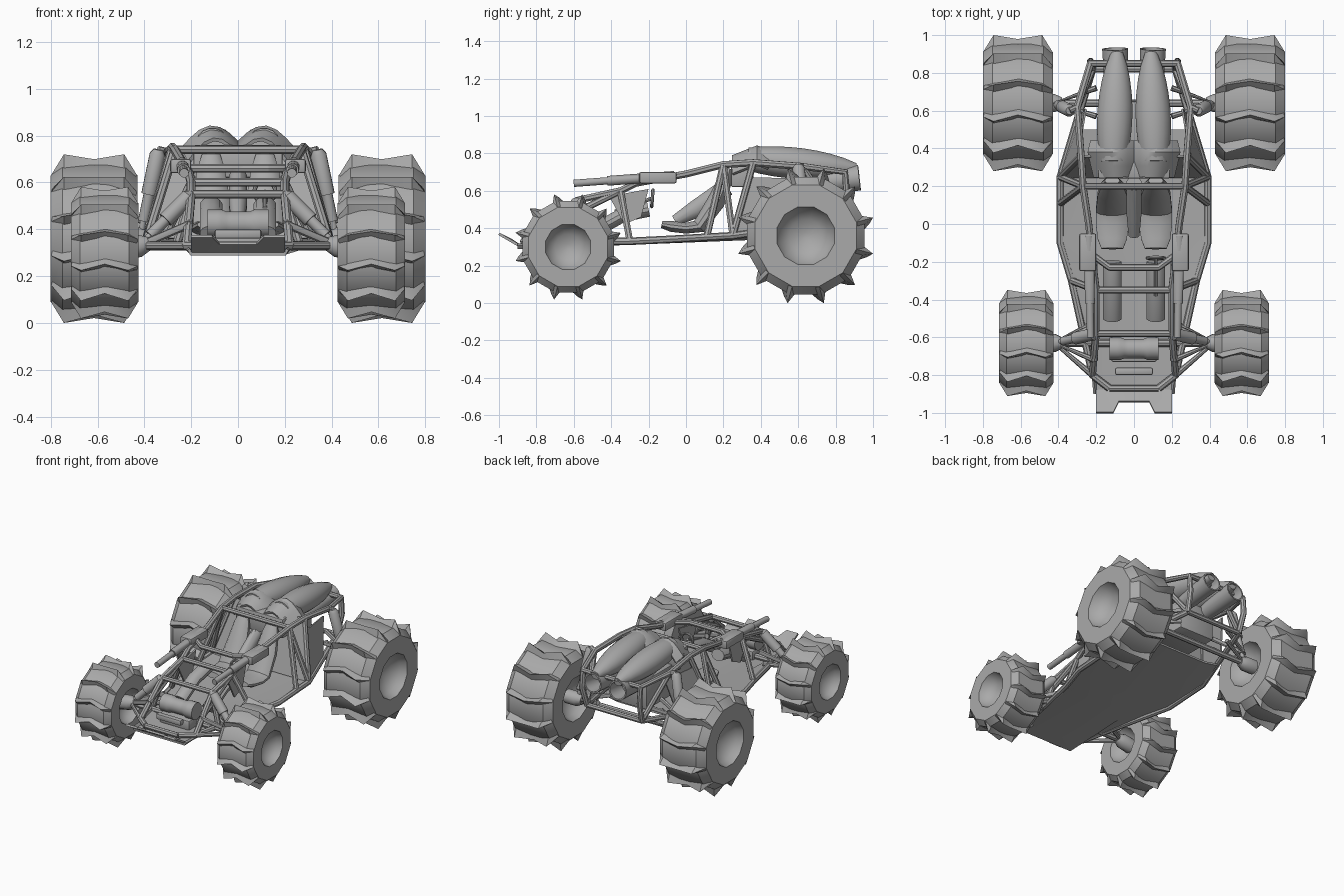
import bpy, bmesh, math
from mathutils import Vector

if "Cube" in bpy.data.objects:
    bpy.data.objects.remove(bpy.data.objects["Cube"])

grey = bpy.data.materials.new("plain_grey")
grey.use_nodes = True
tone = (.4, .4, .4, 1)
grey.diffuse_color = tone
grey.node_tree.nodes["Principled BSDF"].inputs["Base Color"].default_value = tone

parts = []
SIDES = (("left", 1), ("right", -1))


def register(name, data):
    data.materials.append(grey)
    ob = bpy.data.objects.new(name, data)
    bpy.context.collection.objects.link(ob)
    parts.append(ob)
    return ob


def flip(point, side):
    return Vector((point[0] * side, point[1], point[2]))


def skin(name, rings, sheet=0):
    """Join equal point rings: a capped solid, or a sheet of the given thickness."""
    bm = bmesh.new()
    loops = [[bm.verts.new(p) for p in ring] for ring in rings]
    count = len(loops[0])
    for a, b in zip(loops, loops[1:]):
        for i in range(count - 1 if sheet else count):
            j = (i + 1) % count
            bm.faces.new((a[i], a[j], b[j], b[i]))
    if not sheet:
        bm.faces.new(loops[0])
        bm.faces.new(loops[-1])
    bmesh.ops.recalc_face_normals(bm, faces=bm.faces)
    mesh = bpy.data.meshes.new(name)
    bm.to_mesh(mesh)
    bm.free()
    ob = register(name, mesh)
    if sheet:
        solid = ob.modifiers.new("thickness", "SOLIDIFY")
        solid.thickness = sheet
        solid.offset = 0


def turn(sides):
    """Evenly spaced directions, with a flat side facing up."""
    angles = [math.tau * (i + .5) / sides for i in range(sides)]
    return [(math.cos(a), math.sin(a)) for a in angles]


def rod(name, start, end, profile, sides=12):
    """Turn (distance, radius) pairs about the line from start to end."""
    start = Vector(start)
    along = (Vector(end) - start).normalized()
    up = Vector((0, 0, 1))
    up = (up - along * up.dot(along)).normalized()
    across = along.cross(up)
    skin(name, [[start + along * dist + (up * c + across * s) * radius for c, s in turn(sides)]
                for dist, radius in profile])


def sweep(name, path, sides=12):
    """Ellipses (x, y, z, half width, half thickness) set square to a path."""
    rings = []
    for i, (x, y, z, width, thick) in enumerate(path):
        before, after = path[max(i - 1, 0)], path[min(i + 1, len(path) - 1)]
        normal = Vector((0, before[2] - after[2], after[1] - before[1])).normalized()
        rings.append([Vector((x + width * c, y, z)) + normal * thick * s for c, s in turn(sides)])
    skin(name, rings)


def tubes(name, paths, radius, mirror=True):
    curve = bpy.data.curves.new(name, "CURVE")
    curve.dimensions = "3D"
    curve.bevel_depth, curve.bevel_resolution, curve.use_fill_caps = radius, 2, True
    for side in (1, -1) if mirror else (1,):
        for path in paths:
            spline = curve.splines.new("POLY")
            spline.points.add(len(path) - 1)
            for point, joint in zip(spline.points, path):
                point.co = (*flip(joint, side), 1)
    register(name, curve)


def bars(name, joints, radius):
    """Straight crossbars between a joint and its mirror image."""
    tubes(name, [[flip(joint, -1), joint] for joint in joints], radius, False)


def box(name, centre, size):
    bpy.ops.mesh.primitive_cube_add(size=1, location=centre)
    ob = bpy.context.object
    ob.name, ob.scale = name, size
    bpy.ops.object.transform_apply(location=False, rotation=False)
    ob.data.materials.append(grey)
    bevel = ob.modifiers.new("bevel", "BEVEL")
    bevel.width, bevel.segments = .01, 2
    parts.append(ob)


# Frame joints on the left side
nose = Vector((.13, -.87, .33))
bumper = Vector((.22, -.8, .33))
sill_front = Vector((.33, -.3, .33))
sill_middle = Vector((.39, -.1, .34))
sill_rear = Vector((.39, .25, .36))
tail_low = Vector((.22, .82, .44))
tail_middle = Vector((.23, .86, .58))
tail_top = Vector((.23, .85, .7))
shoulder = Vector((.3, .62, .73))
roof_rear = Vector((.28, .36, .75))
roof_front = Vector((.27, .2, .74))
rail_middle = Vector((.24, 0, .69))
hood = Vector((.21, -.27, .64))
dash = Vector((.2, -.35, .6))
tower = Vector((.2, -.58, .55))
arm_front = Vector((.21, -.72, .42))
arm_back = Vector((.21, -.54, .42))
rear_mount = Vector((.34, .6, .74))
front_knuckle = Vector((.42, -.63, .33))
rear_knuckle = Vector((.42, .64, .36))
front_wheel = Vector((.57, -.63, .3))
rear_wheel = Vector((.615, .64, .36))

# Tyre outline from bowl-shaped rim to tread, mirrored for the inner face
half = [(.08, .02), (.1, .09), (.14, .14), (.185, .16), (.185, .28), (.135, .325)]
tyre = half + [(-across, radius) for across, radius in reversed(half)]


def wheel(name, side, centre, scale):
    centre = flip(centre, side)
    rod(name + "_tyre", centre, centre + Vector((side, 0, 0)), [(a * scale, r * scale) for a, r in tyre])
    # Twelve pointed paddles, slightly bowed and lower in the middle
    for i in range(12):
        rings = []
        for f, low, high in ((-1, .27, .28), (-.7, .31, .373), (0, .31, .345), (.7, .31, .373), (1, .27, .28)):
            middle = math.tau * (i + .5) / 12 + (.08 if f == 0 else 0)
            ring = []
            for shift, radius in ((-.09, low), (0, high), (.09, low)):
                a = middle + shift
                spot = Vector((side * f * .184, radius * math.sin(a), radius * math.cos(a)))
                ring.append(centre + spot * scale)
            rings.append(ring)
        skin(name + "_paddle", rings)


# Shock absorber: body, coil sleeve and thin piston
def shock(name, top, foot, radius):
    length = (foot - top).length
    shape = [(0, .6), (.05, 1), (.5, 1), (.5, .7), (.8, .7), (.8, .4), (1, .4)]
    rod(name, top, foot, [(t * length, f * radius) for t, f in shape])


for name, side in SIDES:
    wheel(name + "_rear", side, rear_wheel, 1)
    wheel(name + "_front", side, front_wheel, .78)
    for end, knuckle, centre in (("_rear", rear_knuckle, rear_wheel), ("_front", front_knuckle, front_wheel)):
        rod(name + end + "_hub", flip(knuckle, side), flip(centre, side), [(-.04, .03), (0, .05), (.08, .05)])
    shock(name + "_rear_shock", flip(rear_mount, side), flip(rear_knuckle, side), .034)
    shock(name + "_front_shock", flip(tower, side), flip(front_knuckle, side), .034)

    # Forward-pointing stepped barrel with a flat housing on the upper rail
    steps = [(.18 * (i + j), radius) for i, radius in enumerate((.02, .027, .027)) for j in (0, 1)]
    rod(name + "_barrel", (side * .23, -.6, .64), (side * .24, -.06, .68), steps)
    box(name + "_barrel_housing", (side * .245, -.15, .67), (.09, .2, .06))

    # Padded seat, footwell and dash panel
    seat = ((-.13, .42, .06, .02), (-.08, .41, .08, .03), (0, .4, .09, .03), (.07, .41, .09, .04),
            (.16, .54, .08, .05), (.21, .66, .06, .04), (.23, .72, .04, .02))
    sweep(name + "_seat", [(side * .115, *point) for point in seat])
    footwell = ((-.2, .5), (-.34, .47), (-.5, .38))
    sweep(name + "_footwell", [(side * .115, y, z, .05, .04) for y, z in footwell])
    panel = [[(.2, -.41, .57), (.2, -.33, .42)], [(.2, -.2, .61), (.2, -.24, .46)]]
    skin(name + "_dash_panel", [[flip(p, side) for p in row] for row in panel], .012)

    # Teardrop engine scoop
    scoop = []
    for i in range(9):
        t = i / 8
        swell = math.sin(math.pi * (.2 + .75 * t)) ** .6
        scoop.append((side * (.11 - .02 * t), .33 + .58 * t, .77 - .05 * t, .095 * swell, .085 * swell))
    sweep(name + "_scoop", scoop, 16)

    # Open exhaust pipe and rear side panel
    rod(name + "_exhaust", (side * .09, .5, .62), (side * .1, .93, .67),
        [(0, .04), (.2, .06), (.43, .07), (.43, .06), (.3, .05)], 16)
    rows = [[sill_rear, sill_rear.lerp(roof_rear, .8)],
            [sill_rear.lerp(tail_low, .5), roof_rear.lerp(tail_middle, .5)]]
    skin(name + "_rear_panel", [[flip(p, side) for p in row] for row in rows], .01)

# Gull-shaped cowl in front of the scoops
cowl = []
for y in (.25, .31, .38, .44):
    back = abs(y - .38)
    row = []
    for i in range(-6, 7):
        a = abs(i) / 6
        height = .77 - .03 * a + .08 * math.sin(math.pi * a)
        row.append((i / 6 * .24 * (1 - back), y, height - back * .4))
    cowl.append(row)
skin("cowl", cowl, .016)

# Floor pan with upturned sides, and notched nose plate
floor = []
for y, half_width in ((-.9, .21), (-.8, .22), (-.3, .33), (-.1, .39), (.25, .39), (.5, .3)):
    level = .33 + .04 * y
    floor.append([(-half_width, y, level + .02), (-.2, y, level), (.2, y, level), (half_width, y, level + .02)])
skin("floor_pan", floor, .014)
plate = []
for x in (-.2, -.11, -.08, .08, .11, .2):
    notch = .06 if abs(x) < .1 else 0
    plate.append([(x, -.88, .3), (x, notch - 1, .37 - notch / 2)])
skin("nose_plate", plate, .014)
skin("firewall", [[flip(joint, -1), joint] for joint in (sill_rear, roof_rear)], .012)

# Engine, console, winch and steering
box("engine_block", (0, .5, .54), (.28, .3, .22))
box("headrest_cover", (0, .3, .69), (.38, .12, .14))
sweep("centre_console", [(0, -.06, .44, .03, .03), (0, .05, .5, .04, .05), (0, .22, .62, .04, .05)])
ribs = [(i * .02, .06 if i < 4 or i > 9 else .052) for i in range(14)]
rod("winch", (-.13, -.66, .425), (.13, -.66, .425), ribs, 16)
box("winch_mount", (0, -.66, .34), (.24, .14, .07))
box("winch_guide", (0, -.78, .38), (.2, .04, .04))
wheel_spot = Vector((.115, -.18, .56))
bpy.ops.mesh.primitive_torus_add(location=wheel_spot, rotation=(1.5, 0, 0), major_radius=.045,
                                 minor_radius=.009, major_segments=20, minor_segments=8)
steering = bpy.context.object
steering.name = "steering_wheel"
steering.data.materials.append(grey)
parts.append(steering)
tubes("steering_column", [[wheel_spot, wheel_spot + Vector((0, -.2, -.07))]], .01, False)

# Tubular frame
tubes("lower_rails", [[nose, bumper, sill_front, sill_middle, sill_rear, tail_low]], .02)
tubes("upper_rails", [[tail_low, tail_middle, tail_top, shoulder, roof_rear, roof_front, rail_middle,
                       hood, dash, tower, bumper]], .02)
tubes("pillars", [[roof_front, sill_rear], [roof_front, sill_rear.lerp(sill_middle, .4)], [dash, sill_front],
                  [tower, bumper.lerp(sill_front, .4)], [roof_rear, sill_rear], [shoulder, tail_low],
                  [dash, arm_front]], .019)
bars("crossbars", [nose, dash, tower, roof_front, tail_top, tail_low], .018)
bow = hood + Vector((-.08, .04, .02))
tubes("dash_hoop", [[flip(bow, -1), bow, hood.lerp(rail_middle, .4)]], .018)

# Suspension arms and axles
drop = Vector((.03, 0, -.08))
lift = Vector((0, 0, .08))
tubes("front_arms", [[bumper, front_knuckle, arm_back + drop], [arm_front, front_knuckle, arm_back]], .017)
rear_arm = [Vector((.2, .72, .42)), rear_knuckle, Vector((.2, .57, .42))]
tubes("rear_arms", [rear_arm, [joint + lift for joint in rear_arm], [shoulder, rear_mount]], .016)
bars("axles", [front_knuckle, rear_knuckle], .02)

# Turn everything into meshes and smooth the rounded surfaces
bpy.ops.object.select_all(action="DESELECT")
for ob in parts:
    ob.select_set(True)
bpy.context.view_layer.objects.active = parts[0]
bpy.ops.object.convert(target="MESH")
bpy.ops.object.shade_smooth_by_angle(angle=math.radians(35))
